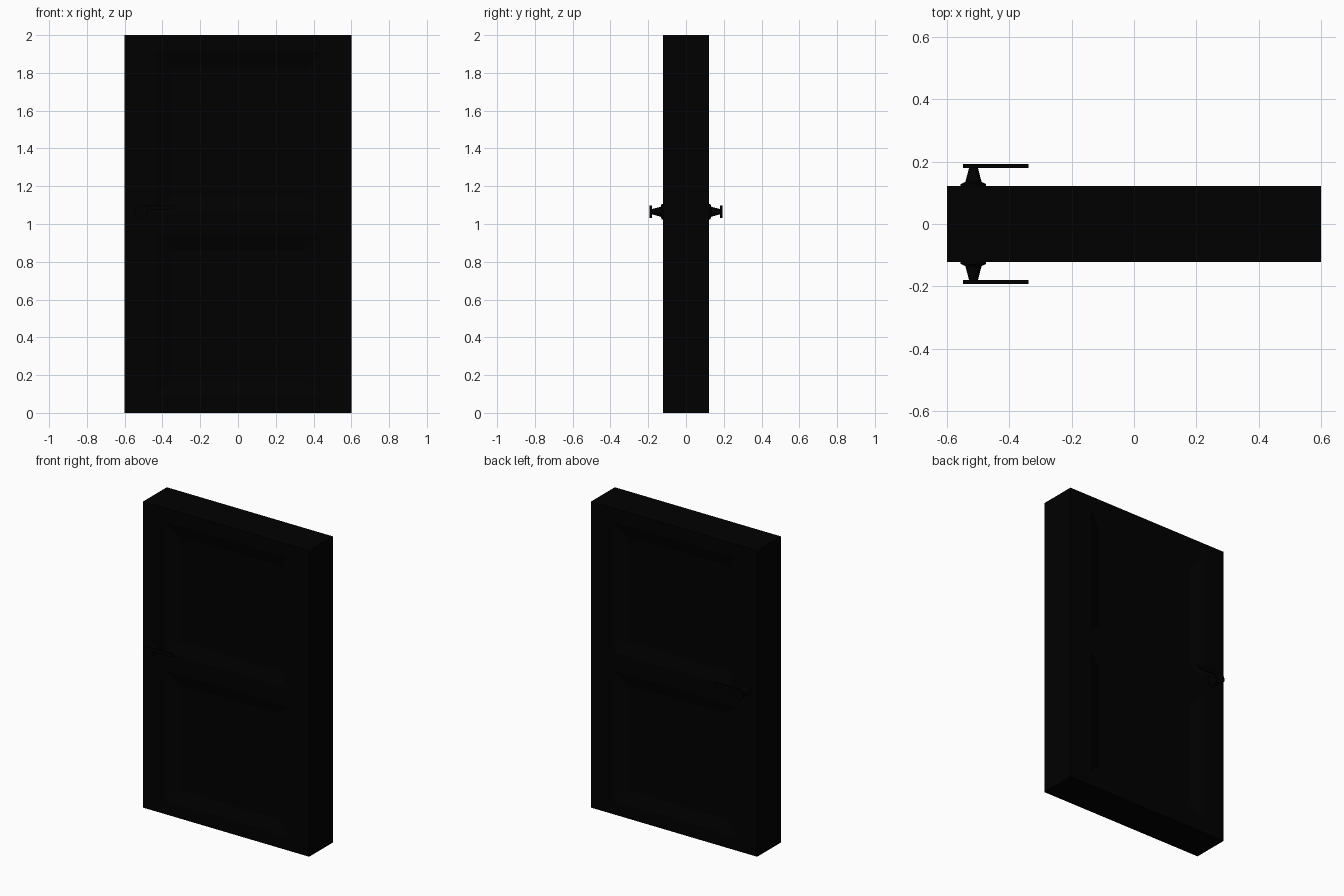
import bpy, bmesh, math
from mathutils import Matrix

if "Cube" in bpy.data.objects:
    bpy.data.objects.remove(bpy.data.objects["Cube"])

W, D, H = 1.2, 0.244, 2.0
PX = 0.44                                  # panel half width
PANELS = [(0.09, 0.94), (1.06, 1.91)]      # panel heights
HX, HZ = -0.515, 1.065                     # handle centre

black = bpy.data.materials.new("black")
black.diffuse_color = (0.0, 0.0, 0.0, 1)
black.use_nodes = True
black.node_tree.nodes["Principled BSDF"].inputs["Base Color"].default_value = black.diffuse_color


def finish(bm, name):
    bmesh.ops.recalc_face_normals(bm, faces=bm.faces)
    me = bpy.data.meshes.new(name)
    bm.to_mesh(me)
    bm.free()
    ob = bpy.data.objects.new(name, me)
    bpy.context.collection.objects.link(ob)
    me.materials.append(black)
    return ob


def smooth(ob):
    bpy.ops.object.select_all(action='DESELECT')
    ob.select_set(True)
    bpy.context.view_layer.objects.active = ob
    bpy.ops.object.shade_smooth_by_angle(angle=math.radians(35))


# Door slab with two recessed panels on each face, sloped frame and flat field
bm = bmesh.new()
bmesh.ops.create_cube(bm, size=1, matrix=Matrix.Translation((0, 0, H / 2)) @ Matrix.Diagonal((W, D, H, 1)))
cuts = [((x, 0, 0), (1, 0, 0)) for x in (-PX, PX)]
cuts += [((0, 0, z), (0, 0, 1)) for pair in PANELS for z in pair]
for co, no in cuts:
    bmesh.ops.bisect_plane(bm, geom=bm.verts[:] + bm.edges[:] + bm.faces[:], plane_co=co, plane_no=no)
bm.normal_update()
panels = []
for f in bm.faces:
    c = f.calc_center_median()
    if abs(f.normal.y) > 0.9 and abs(c.x) < PX and any(a < c.z < b for a, b in PANELS):
        panels.append(f)
bmesh.ops.inset_individual(bm, faces=panels, thickness=0.08, depth=-0.025, use_even_offset=True)
finish(bm, "door_slab")


def lathe(name, profile, side, steps=32):
    """Spin (radius, y) points around the handle axis."""
    bm = bmesh.new()
    vs = [bm.verts.new((HX + r, side * y, HZ)) for r, y in profile]
    es = [bm.edges.new(p) for p in zip(vs, vs[1:])]
    bmesh.ops.spin(bm, geom=vs + es, cent=(HX, 0, HZ), axis=(0, 1, 0),
                   angle=math.tau, steps=steps, use_merge=True)
    bmesh.ops.remove_doubles(bm, verts=bm.verts, dist=1e-5)
    smooth(finish(bm, name))


def lever(name, side):
    """Round end with a straight bar leaving its top edge."""
    r, top, low, tip = 0.033, 0.033, 0.012, 0.177
    a0, a1 = math.pi / 2, math.asin(low / r) + math.tau
    pts = [(r * math.cos(a0 + (a1 - a0) * i / 24), r * math.sin(a0 + (a1 - a0) * i / 24)) for i in range(25)]
    pts += [(tip, low), (tip, top)]
    bm = bmesh.new()
    face = bm.faces.new([bm.verts.new((HX + x, side * 0.18, HZ + z)) for x, z in pts])
    ext = bmesh.ops.extrude_face_region(bm, geom=[face], use_keep_orig=True)
    for v in ext["geom"]:
        if isinstance(v, bmesh.types.BMVert):
            v.co.y = side * 0.192
    smooth(finish(bm, name))


# Handles on both faces: backplate, neck pinched near the lever end, lever
for side, label in ((-1, "front"), (1, "back")):
    lathe(label + "_rosette", [(0, 0.118), (0.041, 0.118), (0.041, 0.128), (0.028, 0.134), (0, 0.134)], side)
    lathe(label + "_neck", [(0, 0.130), (0.028, 0.130), (0.024, 0.142), (0.014, 0.181), (0, 0.181)], side)
    lever(label + "_lever", side)
